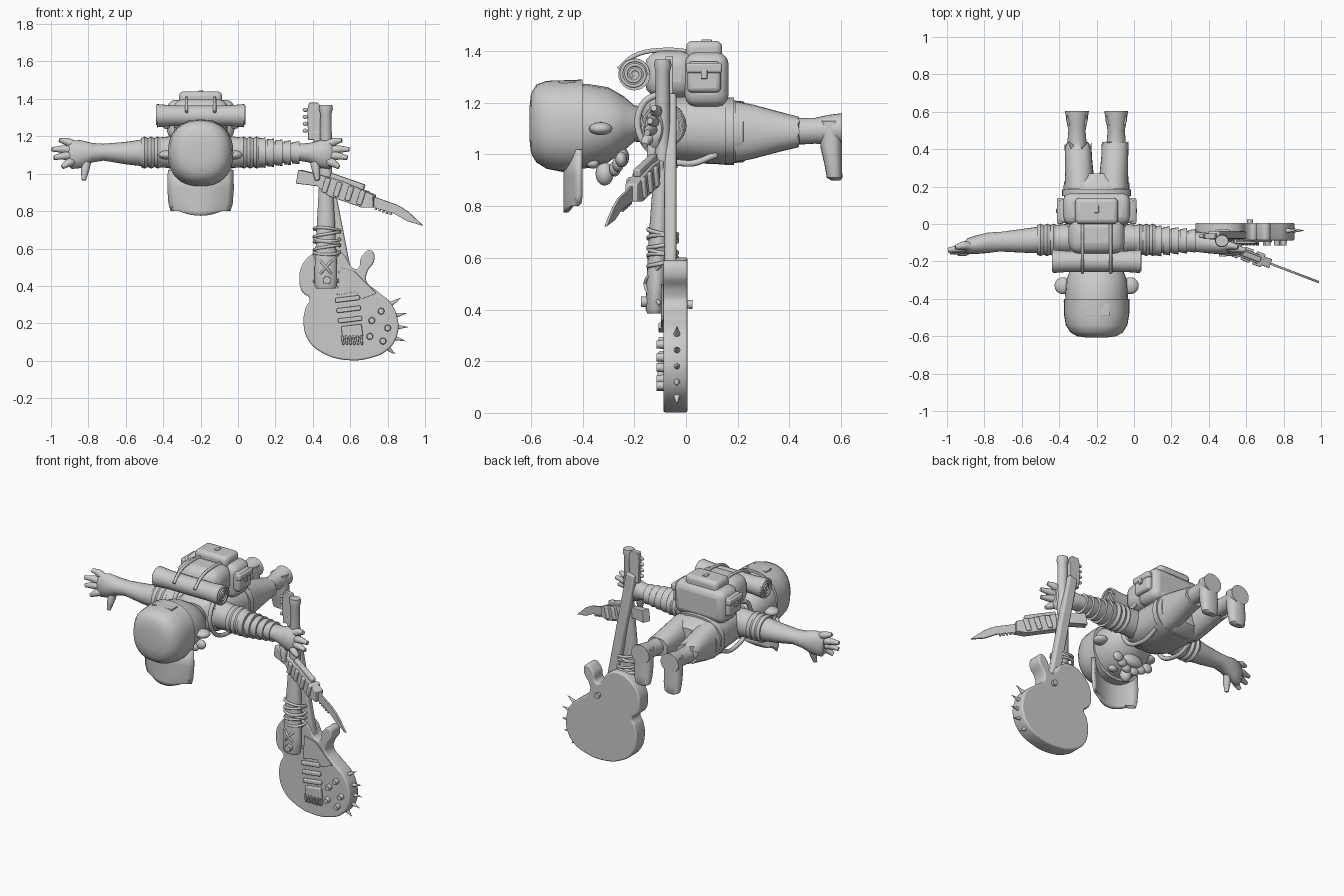
import bpy, bmesh, math
from mathutils import Vector, Matrix

if "Cube" in bpy.data.objects:
    bpy.data.objects.remove(bpy.data.objects["Cube"])

gray = bpy.data.materials.new("plain_gray")
gray.use_nodes = True
gray.diffuse_color = (0.6, 0.6, 0.6, 1)
gray.node_tree.nodes["Principled BSDF"].inputs["Base Color"].default_value = gray.diffuse_color

MID = -0.2  # centre line of the figure


def finish(name, bm, bevel=0, angle=40, matrix=None):
    bmesh.ops.recalc_face_normals(bm, faces=bm.faces)
    mesh = bpy.data.meshes.new(name)
    bm.to_mesh(mesh)
    bm.free()
    obj = bpy.data.objects.new(name, mesh)
    bpy.context.collection.objects.link(obj)
    mesh.materials.append(gray)
    if matrix is not None:
        obj.matrix_world = matrix
    if bevel:
        mod = obj.modifiers.new("round", "BEVEL")
        mod.width, mod.segments = bevel, 3
    bpy.ops.object.select_all(action="DESELECT")
    obj.select_set(True)
    bpy.context.view_layer.objects.active = obj
    bpy.ops.object.shade_smooth_by_angle(angle=math.radians(angle))
    return obj


def loft(name, axis, stations, sides=24, power=2.0, jag=0):
    """Skin rings given as (along, centre a, centre b, radius a, radius b)."""
    bm, rings = bmesh.new(), []
    for k, (t, ca, cb, ra, rb) in enumerate(stations):
        ring = []
        for i in range(sides):
            c, s = math.cos(math.tau * i / sides), math.sin(math.tau * i / sides)
            a = ca + ra * math.copysign(abs(c) ** (2 / power), c)
            b = cb + rb * math.copysign(abs(s) ** (2 / power), s)
            u = t - jag * (i % 3) if k == len(stations) - 1 else t
            ring.append(bm.verts.new({"x": (u, a, b), "y": (a, u, b), "z": (a, b, u)}[axis]))
        rings.append(ring)
    for r, q in zip(rings, rings[1:]):
        for i in range(sides):
            j = (i + 1) % sides
            bm.faces.new((r[i], r[j], q[j], q[i]))
    bm.faces.new(rings[0])
    bm.faces.new(rings[-1])
    return finish(name, bm)


def ball(name, loc, size, matrix=Matrix()):
    bm = bmesh.new()
    bmesh.ops.create_uvsphere(bm, u_segments=20, v_segments=12, radius=1)
    return finish(name, bm, matrix=Matrix.Translation(loc) @ matrix @ Matrix.Diagonal((*size, 1)))


def box(name, loc, size, bevel=0.01, matrix=Matrix()):
    bm = bmesh.new()
    bmesh.ops.create_cube(bm, size=1)
    bmesh.ops.scale(bm, vec=size, verts=bm.verts)
    return finish(name, bm, bevel, matrix=Matrix.Translation(loc) @ matrix)


def cone(name, p, q, r, r2, sides=14):
    p, q = Vector(p), Vector(q)
    bm = bmesh.new()
    bmesh.ops.create_cone(bm, cap_ends=True, segments=sides, radius1=r, radius2=r2, depth=(q - p).length)
    return finish(name, bm, matrix=Matrix.Translation((p + q) / 2) @ (q - p).to_track_quat("Z", "Y").to_matrix().to_4x4())


def wire(name, points, r, radii=None, cyclic=False):
    data = bpy.data.curves.new(name, "CURVE")
    data.dimensions, data.bevel_depth, data.bevel_resolution = "3D", r, 3
    data.use_fill_caps = True
    sp = data.splines.new("BEZIER")
    sp.bezier_points.add(len(points) - 1)
    sp.use_cyclic_u, sp.resolution_u = cyclic, 6
    for i, (bp, p) in enumerate(zip(sp.bezier_points, points)):
        bp.co, bp.handle_left_type, bp.handle_right_type = p, "AUTO", "AUTO"
        bp.radius = radii[i] if radii else 1
    obj = bpy.data.objects.new(name, data)
    bpy.context.collection.objects.link(obj)
    data.materials.append(gray)
    return obj


def prism(name, outline, depth, matrix, bevel=0.004):
    bm = bmesh.new()
    face = bm.faces.new([bm.verts.new((a, -depth / 2, b)) for a, b in outline])
    out = bmesh.ops.extrude_face_region(bm, geom=[face])
    bmesh.ops.translate(bm, vec=(0, depth, 0), verts=[v for v in out["geom"] if isinstance(v, bmesh.types.BMVert)])
    return finish(name, bm, bevel, 35, matrix)


# Head, cap and face: the figure lies face down with its head toward the front
loft("head", "y", [(-.43, MID, 1.11, .165, .165), (-.38, MID, 1.11, .168, .163), (-.3, MID, 1.115, .162, .145),
                   (-.24, MID, 1.12, .14, .105), (-.2, MID, 1.12, .1, .07), (-.12, MID, 1.11, .08, .07)])
loft("cap", "y", [(-.606, MID, 1.12, .06, .06), (-.6, MID, 1.12, .105, .115), (-.58, MID, 1.12, .14, .15),
                  (-.54, MID, 1.115, .165, .17), (-.48, MID, 1.11, .175, .177), (-.4, MID, 1.11, .175, .18)], 32, 2.3)
bm = bmesh.new()
rows = [[bm.verts.new((MID + u * w, -.475 + .06 * u * u, z - .01 + .04 * u * u * (z < .8)))
         for u in [i / 6 - 1 for i in range(13)]]
        for z, w in ((1.03, .175), (.93, .178), (.85, .172), (.81, .16), (.785, .145))]
for r, q in zip(rows, rows[1:]):
    for i in range(12):
        bm.faces.new((r[i], r[i + 1], q[i + 1], q[i]))
mod = finish("cap_brim", bm).modifiers.new("thick", "SOLIDIFY")
mod.thickness = 0.018
box("cap_patch", (MID, -.46, 1.28), (.14, .06, .012), .003)
for s in (-1, 1):
    ball("ear", (MID + s * .18, -.33, 1.1), (.045, .045, .025))
    ball("eye", (MID + s * .06, -.36, .965), (.03, .025, .02))
    for k in range(3):
        ball("moustache_lobe", (MID + s * (.03 + .04 * k), -.275 + .012 * k, .945 + .018 * k), (.035, .022, .03))
ball("nose", (MID, -.315, .925), (.035, .035, .045))
ball("chin", (MID, -.25, .99), (.07, .03, .04))

# Body and clothing
loft("torso", "y", [(-.17, MID, 1.11, .1, .075), (-.14, MID, 1.11, .15, .105), (-.06, MID, 1.1, .165, .125),
                    (.06, MID, 1.095, .168, .13), (.18, MID, 1.09, .178, .13)], 28, 2.4)
loft("belt", "y", [(.15, MID, 1.09, .185, .13), (.185, MID, 1.09, .185, .13)], 28, 2.4)
loft("hips", "y", [(.16, MID, 1.088, .178, .123), (.22, MID, 1.088, .175, .118), (.27, MID, 1.088, .1, .08)], 28, 2.4)
for s in (-1, 1):
    x = MID + s * .092
    loft("trouser_leg", "y", [(.19, x, 1.088, .08, .118), (.26, x, 1.088, .077, .105), (.36, x + s * .005, 1.088, .072, .078),
                              (.44, x + s * .008, 1.087, .072, .058)], 24, 2.2, .02 if s < 0 else .004)
    x = MID + s * .105
    loft("boot_shaft", "y", [(.36, x, 1.09, .05, .05), (.45, x, 1.09, .05, .051), (.5, x, 1.092, .046, .05),
                             (.55, x, 1.095, .055, .058), (.604, x, 1.1, .064, .06)])
    loft("boot_foot", "z", [(.9, x, .58, .03, .018), (.91, x, .575, .05, .03), (.96, x, .57, .058, .034),
                            (1.03, x, .562, .058, .042), (1.13, x, .56, .055, .044)], 20, 2.5)

# Arms, hands and sleeve bands
    arm = [(.08, -.08, 1.11, .07, .085), (.16, -.08, 1.115, .08, .085), (.3, -.085, 1.112, .072, .073),
           (.4, -.09, 1.11, .063, .06), (.52, -.095, 1.115, .052, .045), (.58, -.1, 1.112, .055, .052),
           (.64, -.11, 1.105, .05, .075), (.69, -.118, 1.1, .042, .075), (.71, -.12, 1.1, .025, .05)]
    loft("arm", "x", [(MID + s * t, *rest) for t, *rest in arm])
    for start, tip, y in ((1.15, (.755, 1.18), -.115), (1.12, (.795, 1.13), -.13), (1.095, (.785, 1.085), -.14),
                          (1.07, (.74, 1.035), -.15), (1.06, (.625, .965), -.13)):
        root = .61 if tip[1] < 1 else .67
        wire("finger", [(MID + s * root, -.12, start), (MID + s * (root + tip[0]) / 2, y, (start + tip[1]) / 2 + .005),
                        (MID + s * tip[0], y - .01, tip[1])], .02, (1.2, 1.1, .6))
    for t in (.23, .265, .3):
        x = MID + s * t
        loft("sleeve_band", "x", [(x - .018, -.085, 1.113, .078, .077), (x, -.085, 1.113, .087, .086),
                                  (x + .018, -.085, 1.113, .078, .077)])
for k in range(5):
    x, r = .13 + .045 * k, .077 - .005 * k
    loft("arm_wrap", "x", [(x - .02, -.09, 1.112, r, r), (x + .018, -.09, 1.112, r + .006, r + .004)])

# Backpack, pockets and bedroll
box("pack_body", (MID, .08, 1.29), (.36, .17, .21), .045)
box("pack_flap", (MID, -.06, 1.31), (.3, .2, .18), .06)
box("pack_top_pocket", (MID, .07, 1.4), (.23, .14, .08), .025)
box("pocket_buckle", (MID, .08, 1.44), (.025, .04, .01), .003)
for s in (-1, 1):
    box("side_pocket", (MID + s * .18, .07, 1.3), (.05, .13, .12), .018)
    box("side_pocket_flap", (MID + s * .195, .07, 1.335), (.035, .14, .04), .01)
    box("side_buckle", (MID + s * .21, .07, 1.31), (.012, .025, .035), .003)
    wire("pack_strap", [(MID + s * .075, y, z) for y, z in ((.0, 1.4), (-.08, 1.405), (-.2, 1.382), (-.262, 1.33))], .009)
    wire("shoulder_strap", [(MID + s * .13, y, z) for y, z in ((-.06, 1.25), (-.17, 1.19), (-.16, 1.04), (0, .965), (.12, 1.0))], .013)
    spiral = [(MID + s * .233, -.2 + r * math.cos(a), 1.31 + r * math.sin(a))
              for a, r in [(k * .8, .058 - .0022 * k) for k in range(22)]]
    wire("bedroll_spiral", spiral, .006)
loft("bedroll", "x", [(MID - .232, -.2, 1.31, .062, .062), (MID - .15, -.2, 1.31, .056, .055),
                      (MID + .15, -.2, 1.31, .056, .055), (MID + .232, -.2, 1.31, .062, .062)])

# Guitar body from a smooth filled outline
outline = [(.71, .588), (.727, .54), (.69, .476), (.684, .428), (.743, .37), (.813, .31), (.85, .23), (.85, .14),
           (.8, .06), (.706, .016), (.588, .005), (.465, .037), (.385, .1), (.353, .19), (.364, .283), (.385, .33),
           (.345, .37), (.33, .43), (.345, .51), (.4, .57), (.48, .6), (.56, .57), (.61, .497), (.64, .49), (.663, .556)]
body = wire("guitar_body", [(x, z, 0) for x, z in outline], .01, cyclic=True)
body.data.dimensions, body.data.fill_mode = "2D", "BOTH"
body.data.extrude, body.data.offset = .037, -.008
body.matrix_world = Matrix.Translation((0, -.041, 0)) @ Matrix.Rotation(math.pi / 2, 4, "X")
slant = Matrix.Rotation(math.radians(-11), 4, "Y").inverted()
box("guitar_neck", (.5, -.06, .85), (.065, .045, .78), .012, Matrix.Rotation(math.radians(-11), 4, "Y"))
prism("guitar_headstock", [(-.035, -.1), (.03, -.1), (.035, .07), (.02, .1), (-.03, .1), (-.04, .06)], .03,
      Matrix.Translation((.41, -.065, 1.28)))
for k in range(4):
    ball("tuning_peg", (.36, -.065, 1.23 + .037 * k), (.014, .01, .011))
prism("pickguard", [(.54, .5), (.62, .48), (.74, .36), (.66, .33), (.63, .37), (.53, .35)], .008, Matrix.Translation((0, -.092, 0)), .002)
tilt = Matrix.Rotation(math.radians(-7), 4, "Y")
for k in range(3):
    box("pickup", (.585 + .007 * k, -.095, .33 - .055 * k), (.13, .022, .025), .006, tilt)
box("bridge", (.61, -.095, .155), (.11, .03, .07), .006, tilt)
for k in range(6):
    box("bridge_saddle", (.56 + .02 * k, -.1, .11), (.012, .03, .05), .004, tilt)
for x, z in ((.765, .265), (.715, .215), (.8, .175), (.705, .13), (.775, .105)):
    cone("control_knob", (x, -.08, z), (x, -.115, z), .019, .015)
cone("strap_button", (.62, 0, .42), (.62, .025, .42), .016, .018)
for x, z, dx, dz in ((.82, .3, .05, .035), (.845, .24, .06, .015), (.85, .18, .06, 0), (.84, .125, .055, -.02), (.805, .07, .035, -.035)):
    cone("edge_spike", (x - dx * .2, -.035, z), (x + dx, -.035, z + dz), .015, .001)

# Club strapped along the guitar neck
loft("club", "z", [(1.368, .47, -.09, .034, .03), (1.345, .47, -.09, .037, .034), (1.32, .47, -.09, .03, .028), (1, .47, -.09, .034, .03),
                   (.7, .47, -.105, .05, .038), (.5, .47, -.115, .06, .038), (.4, .47, -.12, .06, .036), (.385, .47, -.12, .05, .03)])
cone("club_bolt", (.475, -.14, .43), (.475, -.175, .43), .022, .02)
for k in range(6):
    z = .58 + .024 * k
    wire("binding_cord", [(.475 + .068 * math.cos(a), -.09 + .056 * math.sin(a), z + .012 * math.sin(a + k * 2))
                          for a in [math.tau * i / 8 for i in range(8)]], .008, cyclic=True)
for s in (-1, 1):
    wire("cross_cord", [(.47 + s * .065, -.1, .57), (.47, -.158, .5), (.47 - s * .065, -.1, .42)], .007)

# Powered knife held along the left forearm
along = Vector((.67, -.255, -.235)).normalized()
side = Vector((0, 0, 1)).cross(along).normalized()
frame = Matrix((along, side, along.cross(side))).transposed().to_4x4()
place = Matrix.Translation((.33, -.06, .99)) @ frame
prism("knife_handle", [(-.01, .03), (.1, .04), (.25, .05), (.44, .035), (.46, -.03), (.4, -.05), (.2, -.05), (.12, -.02), (0, -.045)], .05, place)
prism("knife_blade", [(.44, .025), (.58, .025), (.65, .01), (.755, -.035), (.66, -.04), (.58, -.025), (.44, -.03)], .012, place, .002)
for t in (.17, .24, .31, .38):
    box("knife_rib", place @ Vector((t, 0, 0)), (.03, .075, .08), .006, frame)
box("knife_rail", place @ Vector((.27, 0, .055)), (.2, .03, .03), .006, frame)
for k in range(5):
    box("blade_tooth", place @ Vector((.47 + .022 * k, 0, -.03)), (.011, .01, .018), .002, frame)
